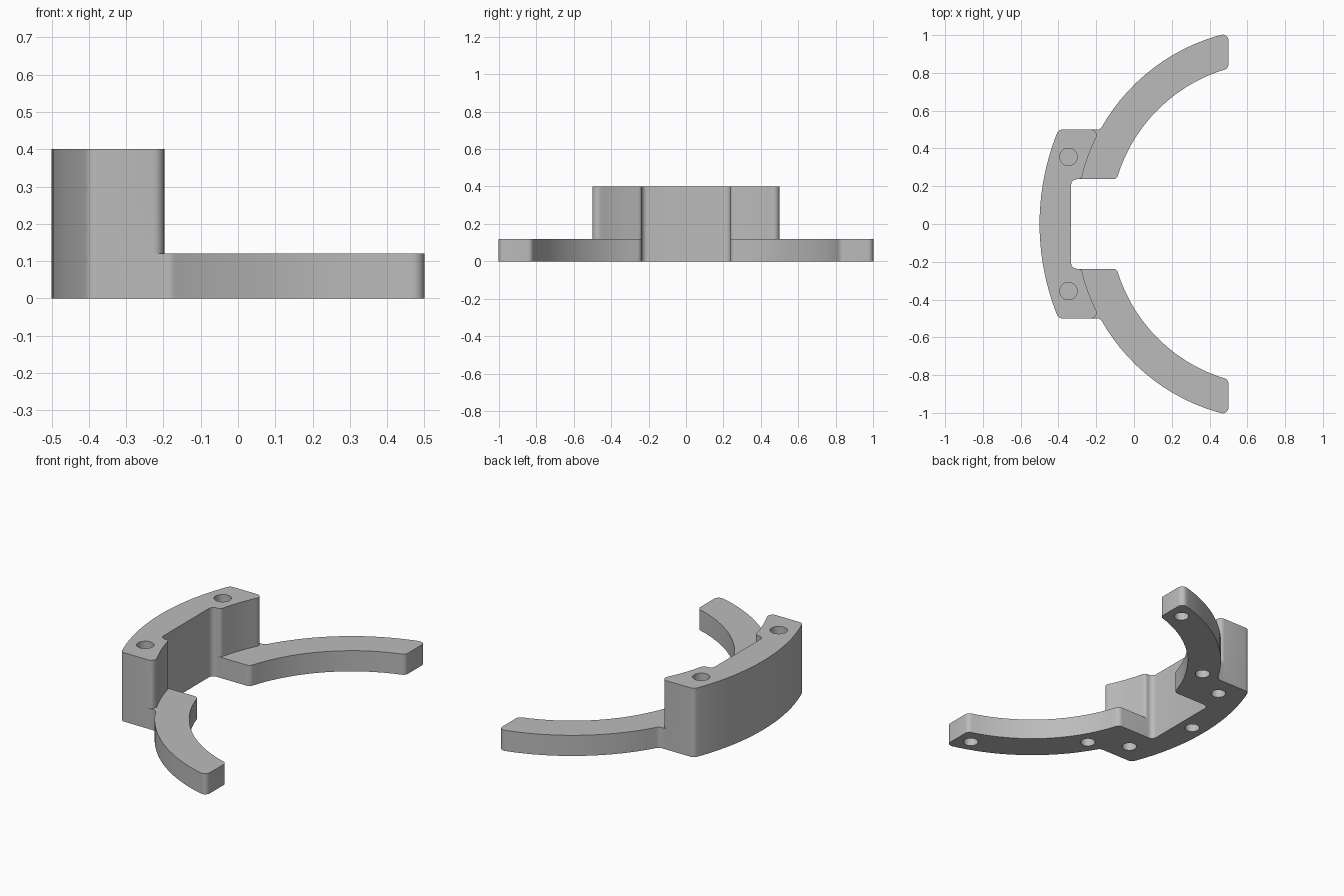
import bpy, bmesh, math
from mathutils import Vector

cube = bpy.data.objects.get("Cube")
if cube:
    bpy.data.objects.remove(cube, do_unlink=True)

PLATE, TOP = 0.12, 0.4          # arm thickness and full height
RING = Vector((0.73, 0))        # centre of the arm ring
R_IN, R_OUT = 0.855, 1.037
PAD_Y, GAP_Y, SPINE_X = 0.5, 0.237, -0.333
ROUND = 0.03

grey = bpy.data.materials.new("satin grey")
grey.use_nodes = True
colour = (0.5, 0.5, 0.5, 1)
grey.diffuse_color = colour
bsdf = next(n for n in grey.node_tree.nodes if n.type == 'BSDF_PRINCIPLED')
bsdf.inputs["Base Color"].default_value = colour


def arc(centre, r, a0, a1, n):
    angles = [a0 + (a1 - a0) * i / n for i in range(n + 1)]
    return [centre + r * Vector((-math.cos(a), math.sin(a))) for a in angles]


def fillet(before, corner, after, r=ROUND, n=6):
    """Points that round off one corner."""
    d1, d2 = (before - corner).normalized(), (after - corner).normalized()
    half = d1.angle(d2) / 2
    t = r / math.tan(half)
    centre = corner + (d1 + d2).normalized() * r / math.sin(half)
    v1, v2 = corner + d1 * t - centre, corner + d2 * t - centre
    return [centre + v1.normalized().slerp(v2.normalized(), i / n) * r
            for i in range(n + 1)]


def at_height(r, y):
    return math.asin(y / r)


# Outline of the +y half, split where the arm leaves the tall body
back_r = 1.3
curve = arc(Vector((back_r - 0.5, 0)), back_r, 0, at_height(back_r, PAD_Y), 10)
edge = arc(RING, R_OUT, at_height(R_OUT, PAD_Y), at_height(R_OUT, GAP_Y), 4)
notch, middle = Vector((SPINE_X, GAP_Y)), Vector((SPINE_X, 0))

back = curve[:-1] + fillet(curve[-2], curve[-1], edge[0])
lip = (fillet(curve[-1], edge[0], edge[1]) + edge[1:-1]
       + fillet(edge[-2], edge[-1], notch, 0.02))
spine = fillet(lip[-1], notch, middle) + [middle]

# Arm outline from the pad to the tip and back
tip_x = RING.x - 0.5
outer = arc(RING, R_OUT, at_height(R_OUT, PAD_Y), math.acos(tip_x / R_OUT), 14)
inner = arc(RING, R_IN, math.acos(tip_x / R_IN), at_height(R_IN, GAP_Y), 14)
arm = ([lip[0]] + fillet(lip[0], outer[0], outer[1]) + outer[1:-1]
       + fillet(outer[-2], outer[-1], inner[0])
       + fillet(outer[-1], inner[0], inner[1]) + inner[1:-1]
       + fillet(inner[-2], inner[-1], lip[-1]) + [lip[-1]])

bm = bmesh.new()


def face(points):
    bm.faces.new([bm.verts.new(p) for p in points])


def cap(path, z):
    face([(p.x, p.y, z) for p in path])


def wall(path, z0, z1):
    for a, b in zip(path, path[1:]):
        face([(a.x, a.y, z0), (b.x, b.y, z0), (b.x, b.y, z1), (a.x, a.y, z1)])


# Flat faces, walls, then the mirrored half
cap(back + arm + spine, 0)
cap(arm + lip[-2:0:-1], PLATE)
cap(back + lip + spine, TOP)
for path in (back + [lip[0]], [lip[-1]] + spine):
    wall(path, 0, PLATE)
    wall(path, PLATE, TOP)
wall(arm, 0, PLATE)
wall(lip, PLATE, TOP)
bmesh.ops.remove_doubles(bm, verts=bm.verts[:], dist=1e-5)
bmesh.ops.mirror(bm, geom=bm.verts[:] + bm.edges[:] + bm.faces[:],
                 axis='Y', merge_dist=1e-4)
bmesh.ops.remove_doubles(bm, verts=bm.verts[:], dist=1e-5)
bmesh.ops.recalc_face_normals(bm, faces=bm.faces[:])
mesh = bpy.data.meshes.new("bracket")
bm.to_mesh(mesh)
bm.free()
bracket = bpy.data.objects.new("bracket", mesh)
bpy.context.collection.objects.link(bracket)
mesh.materials.append(grey)

# Blind round holes: x, y, radius, bottom, top
holes = [(-0.417, 0, 0.04, -0.05, 0.08)]
for s in (-1, 1):
    holes += [(-0.347, s * 0.355, 0.046, 0.2, 0.45),
              (-0.285, s * 0.38, 0.04, -0.05, 0.08),
              (-0.08, s * 0.49, 0.04, -0.05, 0.08),
              (0.415, s * 0.9, 0.04, -0.05, 0.08)]
bm = bmesh.new()
for x, y, r, z0, z1 in holes:
    made = bmesh.ops.create_cone(bm, cap_ends=True, segments=32, radius1=r,
                                 radius2=r, depth=z1 - z0)
    bmesh.ops.translate(bm, verts=made["verts"], vec=(x, y, (z0 + z1) / 2))
cut_mesh = bpy.data.meshes.new("hole_cutter")
bm.to_mesh(cut_mesh)
bm.free()
cut_mesh.materials.append(grey)
cutter = bpy.data.objects.new("hole_cutter", cut_mesh)
cutter.hide_render = True
bpy.context.collection.objects.link(cutter)

drill = bracket.modifiers.new("holes", 'BOOLEAN')
drill.operation = 'DIFFERENCE'
drill.solver = 'EXACT'
drill.object = cutter
for o in bpy.context.selected_objects:
    o.select_set(False)
bpy.context.view_layer.objects.active = bracket
bracket.select_set(True)
bpy.ops.object.modifier_apply(modifier=drill.name)
bpy.data.objects.remove(cutter, do_unlink=True)
bpy.ops.object.shade_smooth_by_angle(angle=math.radians(30))
